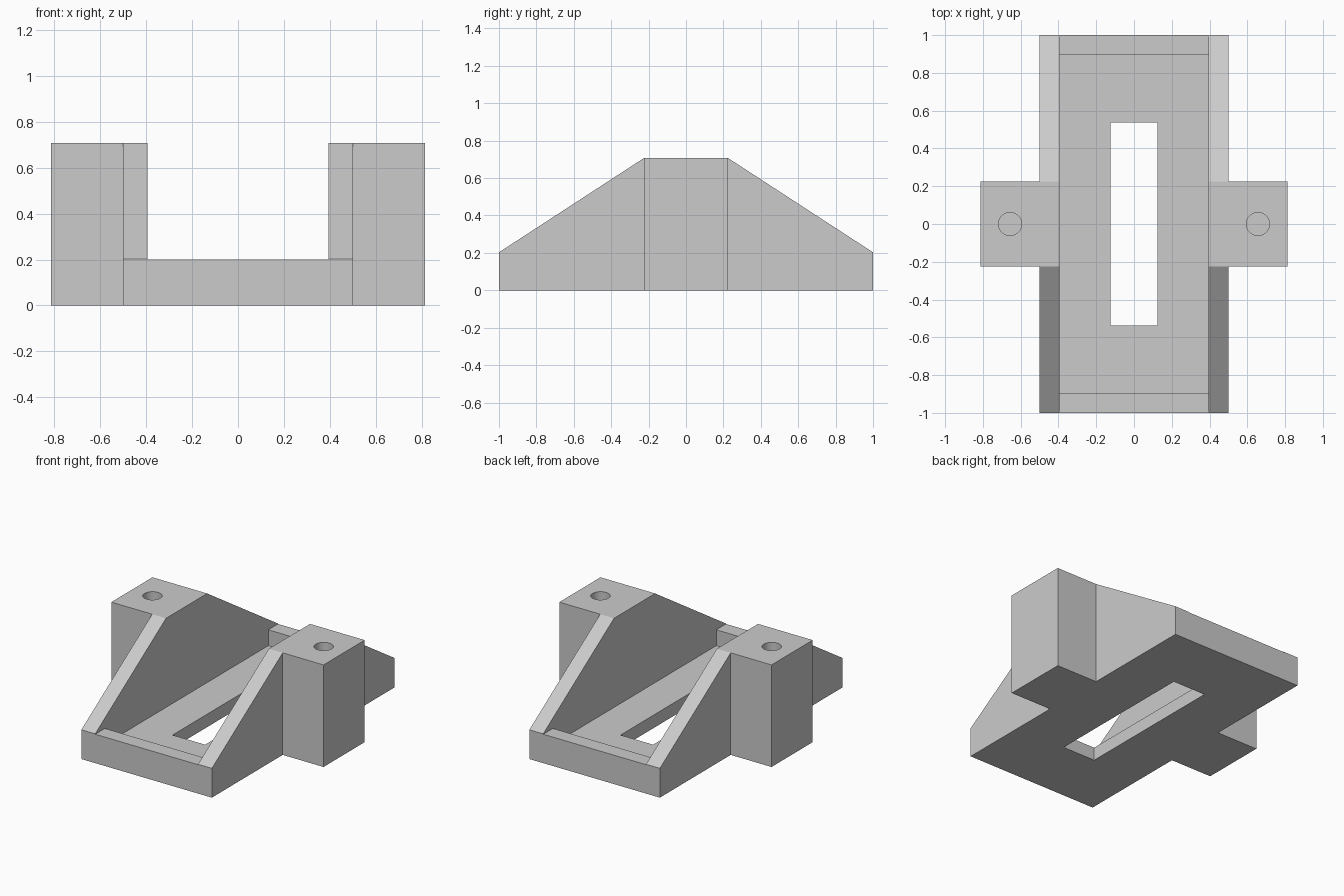
import bpy
import bmesh
from mathutils import Matrix

old = bpy.data.objects.get("Cube")
if old:
    bpy.data.objects.remove(old, do_unlink=True)

# Main dimensions
HALF_W, INNER_W, HALF_L = 0.5, 0.394, 1.0
TOP, RIM, FLOOR = 0.707, 0.203, 0.09
POST_X, POST_Y = 0.813, 0.225
LIP_Y = 0.894
HOLE_X, HOLE_R, HOLE_DEPTH = 0.656, 0.061, 0.4

grey = bpy.data.materials.new("plain grey")
grey.use_nodes = True
colour = (0.6, 0.6, 0.6, 1)
grey.diffuse_color = colour
grey.node_tree.nodes["Principled BSDF"].inputs["Base Color"].default_value = colour


def make_object(name, bm):
    bmesh.ops.recalc_face_normals(bm, faces=bm.faces)
    mesh = bpy.data.meshes.new(name)
    bm.to_mesh(mesh)
    bm.free()
    mesh.materials.append(grey)
    obj = bpy.data.objects.new(name, mesh)
    bpy.context.collection.objects.link(obj)
    return obj


def box(name, x0, x1, y0, y1, z0, z1):
    bm = bmesh.new()
    bmesh.ops.create_cube(bm, size=1)
    bmesh.ops.scale(bm, vec=(x1 - x0, y1 - y0, z1 - z0), verts=bm.verts)
    bmesh.ops.translate(bm, vec=((x0 + x1) / 2, (y0 + y1) / 2, (z0 + z1) / 2), verts=bm.verts)
    return make_object(name, bm)


def combine(target, tool, operation):
    mod = target.modifiers.new(tool.name, "BOOLEAN")
    mod.operation = operation
    mod.solver = "EXACT"
    mod.object = tool
    bpy.context.view_layer.objects.active = target
    bpy.ops.object.modifier_apply(modifier=mod.name)
    bpy.data.objects.remove(tool, do_unlink=True)


# Body: sloped side profile extruded across the width
profile = [(-HALF_L, 0), (HALF_L, 0), (HALF_L, RIM), (POST_Y, TOP), (-POST_Y, TOP), (-HALF_L, RIM)]
bm = bmesh.new()
face = bm.faces.new([bm.verts.new((-HALF_W, y, z)) for y, z in profile])
extruded = bmesh.ops.extrude_face_region(bm, geom=[face])
bmesh.ops.translate(bm, vec=(2 * HALF_W, 0, 0),
                    verts=[v for v in extruded["geom"] if isinstance(v, bmesh.types.BMVert)])
bracket = make_object("cradle_bracket", bm)

# Channel between the walls, recessed floor and slot through it
combine(bracket, box("channel", -INNER_W, INNER_W, -1.2, 1.2, 0.2, 1), "DIFFERENCE")
combine(bracket, box("recess", -INNER_W, INNER_W, -LIP_Y, LIP_Y, FLOOR, 1), "DIFFERENCE")
combine(bracket, box("slot", -0.125, 0.125, -0.538, 0.538, -0.2, 1), "DIFFERENCE")

# Mounting posts with blind screw holes
for side in (-1, 1):
    xs = sorted((side * 0.45, side * POST_X))
    combine(bracket, box("post", *xs, -POST_Y, POST_Y, 0, TOP), "UNION")
    bm = bmesh.new()
    bmesh.ops.create_cone(bm, cap_ends=True, segments=32, radius1=HOLE_R, radius2=HOLE_R,
                          depth=2 * HOLE_DEPTH, matrix=Matrix.Translation((side * HOLE_X, 0, TOP)))
    combine(bracket, make_object("screw_hole", bm), "DIFFERENCE")

# Smooth only the hole walls
bpy.ops.object.select_all(action="DESELECT")
bracket.select_set(True)
bpy.context.view_layer.objects.active = bracket
bpy.ops.object.shade_smooth_by_angle(angle=0.4)
